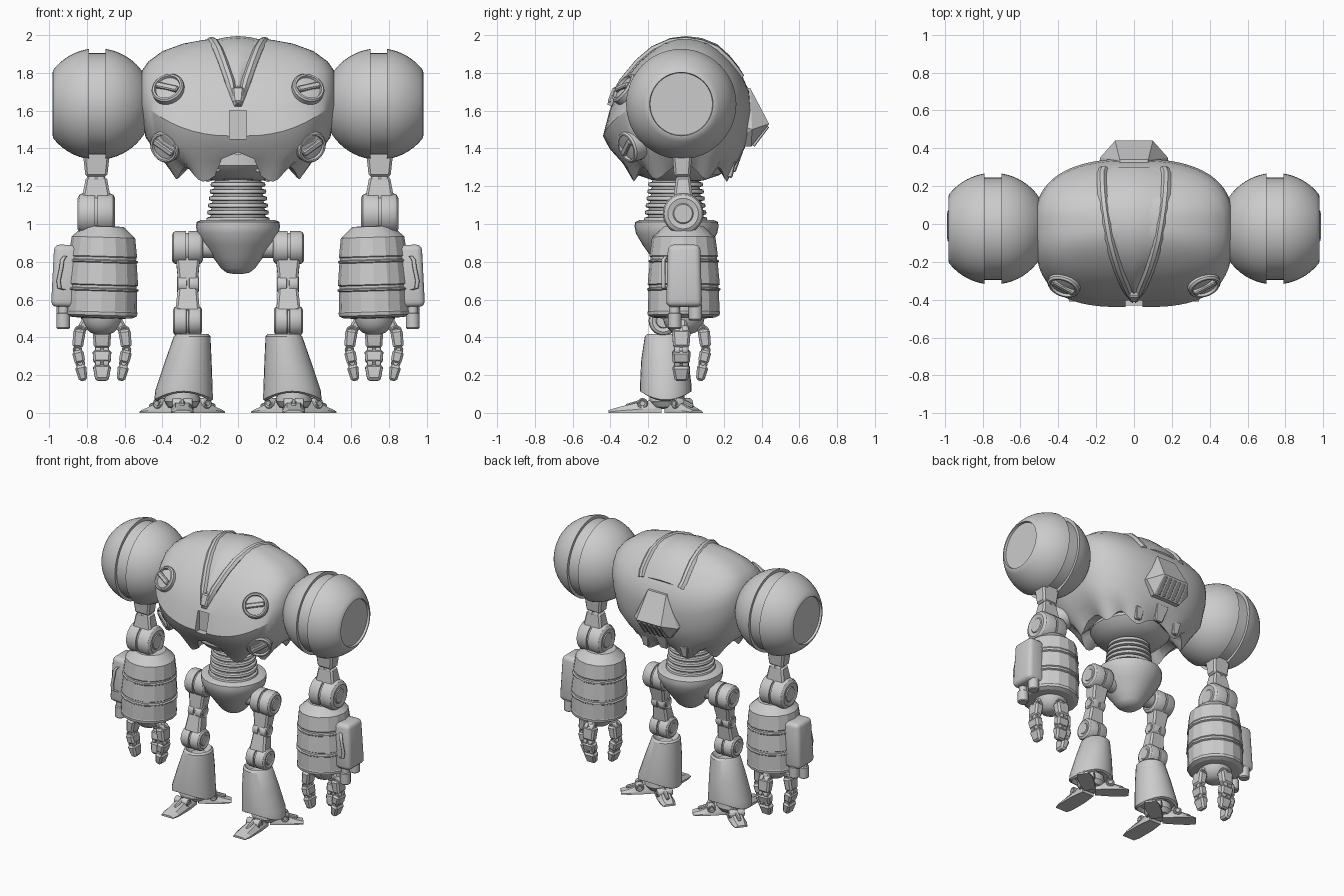
import bpy, bmesh
from math import sin, cos, pi, radians, sqrt
from mathutils import Vector as V, Matrix
from mathutils.bvhtree import BVHTree

if "Cube" in bpy.data.objects:
    bpy.data.objects.remove(bpy.data.objects["Cube"])

ANGLE = {}

def finish(name, bm, mirror=False, angle=30):
    bmesh.ops.recalc_face_normals(bm, faces=bm.faces)
    me = bpy.data.meshes.new(name)
    bm.to_mesh(me)
    bm.free()
    ob = bpy.data.objects.new(name, me)
    bpy.context.collection.objects.link(ob)
    if mirror:
        m = ob.modifiers.new("mirror", 'MIRROR')
        m.use_mirror_merge = False
    ANGLE[name] = angle
    return ob

def frame(p, d, side=(1, 0, 0)):
    """Matrix at p with local z along d and local x near side."""
    z = V(d).normalized()
    y = z.cross(V(side)).normalized()
    x = y.cross(z)
    m = Matrix((x, y, z)).transposed().to_4x4()
    m.translation = V(p)
    return m

def loft(name, rings, caps=True, **kw):
    bm = bmesh.new()
    vs = [[bm.verts.new(p) for p in r] for r in rings]
    n = len(rings[0])
    for a, b in zip(vs, vs[1:]):
        for i in range(n):
            j = (i + 1) % n
            bm.faces.new((a[i], a[j], b[j], b[i]))
    if caps:
        bm.faces.new(vs[0])
        bm.faces.new(vs[-1])
    return finish(name, bm, **kw)

def lathe(name, profile, p, d=(0, 0, 1), n=32, side=None, **kw):
    """Turn (radius, height) pairs about the line through p along d."""
    m = frame(p, d, side or ((0, 1, 0) if abs(d[0]) > .8 else (1, 0, 0)))
    rings = [[m @ V((r * cos(2*pi*i/n), r * sin(2*pi*i/n), h)) for i in range(n)] for r, h in profile]
    return loft(name, rings, **kw)

def box(name, size, m, bevel=.01, taper=1, segs=1, **kw):
    bm = bmesh.new()
    bmesh.ops.create_cube(bm, size=1)
    for v in bm.verts:
        k = taper if v.co.z > 0 else 1
        v.co = V((v.co.x*size[0]*k, v.co.y*size[1]*k, v.co.z*size[2]))
    if bevel:
        bmesh.ops.bevel(bm, geom=bm.edges[:], offset=bevel, segments=segs, affect='EDGES', profile=.5)
    bm.transform(m)
    return finish(name, bm, **kw)

def link(name, p, q, w, t, side=(1, 0, 0), taper=1, bevel=.012):
    p, q = V(p), V(q)
    return box(name, (w, t, (q-p).length), frame((p+q)/2, q-p, side), bevel, taper, mirror=True)

def joint(name, p, r, w, d=(1, 0, 0)):
    """Rounded hinge drum with a groove round its middle."""
    b, h = min(r*.25, w*.2), w/2
    half = [(r*.45, h), (r*.5, h-.006), (r-b, h), (r-b*.3, h-b*.4), (r, h-b), (r, .007), (r-.01, .006)]
    prof = [(a, -c) for a, c in half] + [(a, c) for a, c in reversed(half)]
    return lathe(name, prof, p, d, 28, mirror=True)

def spow(v, e):
    return (1 if v > 0 else -1) * abs(v)**e

# Torso shell: rounded sections (z, half width, front y, back y, side lift)
SEC = [(1.33, .26, -.22, .17, 0), (1.255, .345, -.29, .23, .02), (1.33, .42, -.345, .275, .03),
       (1.40, .49, -.405, .31, .06), (1.465, .525, -.44, .33, .19), (1.60, .525, -.405, .345, .11),
       (1.70, .52, -.365, .335, .06), (1.79, .51, -.305, .295, .02), (1.86, .475, -.245, .24, 0),
       (1.915, .40, -.18, .185, 0), (1.955, .29, -.12, .13, 0), (1.975, .18, -.07, .08, 0), (1.982, .08, -.03, .03, 0)]
rings = []
for k, (z, hx, yf, yb, lift) in enumerate(SEC):
    ring = []
    for i in range(64):
        a = 2*pi*i/64
        e = 2/3.1 if sin(a) < 0 else 2/2.5
        x = spow(cos(a), e)
        y = abs(sin(a))**e * (yf if sin(a) < 0 else yb)
        zig = .035 * cos(8*(a + pi/2)) if k == 1 else 0
        ring.append((hx*x, y, z + lift*abs(x)**2.5 + zig))
    rings.append(ring)
torso = loft("torso_shell", rings, angle=28)
tree = BVHTree.FromObject(torso, bpy.context.evaluated_depsgraph_get())

# Chest slot and throat arch are cut from the shell
cutters = [box("slot_cutter", (.09, .12, .15), Matrix.Translation((0, -.445, 1.525)), 0),
           lathe("arch_cutter", [(.12, -.15), (.12, .15)], (0, -.42, 1.26), (0, 1, 0), 8)]
for c in cutters:
    m = torso.modifiers.new("cut", 'BOOLEAN')
    m.object, m.operation, m.solver = c, 'DIFFERENCE', 'EXACT'
    bpy.context.view_layer.objects.active = torso
    bpy.ops.object.modifier_apply(modifier=m.name)
    bpy.data.objects.remove(c)
lathe("belly_dome", [(.02, -.09), (.13, -.08), (.22, -.05), (.27, 0), (.27, .06)], (0, -.04, 1.31))

# Crest: raised V panel with rails running over the top
PROF = [(-.40, 1.625), (-.375, 1.68), (-.335, 1.755), (-.25, 1.86), (-.17, 1.93), (-.08, 1.972), (0, 1.982),
        (.08, 1.972), (.16, 1.94), (.22, 1.885), (.265, 1.83), (.29, 1.79)]
WID = [.012, .035, .062, .098, .125, .15, .165, .178, .187, .19, .19, .18]
rows = []
for i, ((y, z), w) in enumerate(zip(PROF, WID)):
    a, b = PROF[max(i-1, 0)], PROF[min(i+1, len(PROF)-1)]
    n = V((0, a[1]-b[1], b[0]-a[0])).normalized()
    g = min(.045, w*.8)
    half = [(w+.012, -.05), (w+.006, .006), (w-g*.25, .02), (w-g*.7, .02), (w-g, .003), ((w-g)*.5, .01)]
    prof = half + [(0, .013)] + [(-x, h) for x, h in reversed(half)]
    rows.append([V((x, y, z - .6*x*x)) + n*h for x, h in prof])
loft("crest_panel", rows, angle=35)
link_tip = box("crest_tip", (.05, .03, .09), frame((0, -.385, 1.68), (0, .45, 1)), .01, 1.3)

# Slotted round lamps, two high and two low on the chest
for tag, x, z, r, n in (("upper", .37, 1.715, .088, (.3, -.78, .55)), ("lower", .385, 1.41, .086, (.5, -.8, -.3))):
    hit = tree.ray_cast(V((x, -2, z)), V((0, 1, 0)))[0]
    lathe(tag+"_lamp_ring", [(r, -.06), (r, .012), (r-.008, .022), (r-.018, .022), (r-.022, .008), (.02, .016)],
          hit, n, 28, mirror=True)
    bar = frame(hit, n) @ Matrix.Rotation(radians(25), 4, 'Z')
    box(tag+"_lamp_bar", (2*r-.045, .032, .06), bar, .006, mirror=True)

# Back pack with vents under it, and tail fin
bm = bmesh.new()
pts = [(.075, .25, 1.73), (.075, .34, 1.72), (.1, .44, 1.53), (.18, .35, 1.50), (.17, .22, 1.55), (.11, .345, 1.41), (.11, .2, 1.41)]
vs = [bm.verts.new((s*x, y, z)) for x, y, z in pts for s in (1, -1)]
bmesh.ops.convex_hull(bm, input=vs)
finish("back_pack", bm, angle=15)
for i in range(5):
    box("vent_fin", (.016, .024, .13), frame((-.08+.04*i, .392, 1.468), (0, .6, .8)), .003)
box("tail_fin", (.11, .05, .12), frame((0, .265, 1.335), (0, -.25, -1)), .006, .5)
for s in (-1, 1):
    box("rear_hook", (.07, .05, .09), frame((s*.16, .235, 1.29), (0, -.1, -1)), .006, .6)

# Shoulder balls turned about x, with a groove and recessed outer disc
R, g = .295, .045
prof = [(R*cos(t), R*sin(t)) for t in [radians(-68 + i*(59.5/10)) for i in range(11)]]
prof += [(.27, -g), (.27, g)]
prof += [(R*cos(t), R*sin(t)) for t in [radians(8.7 + i*(43.5/9)) for i in range(10)]]
prof += [(.168, .236), (.165, .22), (.03, .22)]
lathe("shoulder_ball", prof, (.745, -.025, 1.635), (1, 0, 0), 48, mirror=True)

# Upper arm
AX = .75
link("upper_arm_top", (AX, -.02, 1.25), (AX, -.02, 1.38), .115, .085, taper=1.25)
link("upper_arm_low", (AX, -.015, 1.25), (AX, -.015, 1.10), .11, .075, taper=1.5)
joint("arm_hinge", (AX, -.015, 1.235), .04, .09)
joint("elbow", (AX, -.015, 1.055), .108, .2)

# Forearm barrel with raised bands
prof = [(.1, -.005), (.165, 0), (.19, .012), (.192, .03), (.189, .035), (.187, .14), (.194, .145), (.194, .152),
        (.184, .157), (.184, .17), (.191, .175), (.18, .29), (.186, .295), (.186, .302), (.177, .307), (.177, .32),
        (.181, .325), (.168, .425), (.105, .482), (.05, .485)]
lathe("forearm", prof, (.725, -.012, .505), (-.03, 0, 1), 16, mirror=True, angle=20)
lathe("wrist_dome", [(.03, -.1), (.065, -.088), (.1, -.05), (.115, 0), (.115, .03)], (.72, -.012, .515), mirror=True)

# Forearm side box, handle and pegs
box("forearm_box", (.14, .19, .33), frame((.915, -.01, .725), (-.03, 0, 1)), .03, .9, 3, mirror=True)
pathp = [(.915, .65), (.945, .66), (.95, .70), (.935, .77), (.93, .81), (.915, .83)]
rings = [[(x + .011*cos(pi*i/4), -.105 - (.015 if 0 < k < 5 else 0) + .011*sin(pi*i/4), z) for i in range(8)] for k, (x, z) in enumerate(pathp)]
loft("forearm_handle", rings, mirror=True, angle=50)
for y in (-.06, .05):
    lathe("forearm_peg", [(.03, 0), (.036, .006), (.036, .08), (.028, .085), (.028, .14)],
          (.925, y, .445 if y < 0 else .49), n=16, mirror=True)

# Three jointed fingers hanging round each wrist
for ax in ((1, 0), (-1, 0), (0, 1)):
    d, t = V((ax[0], ax[1], 0)), V((-ax[1], ax[0], 0))
    c = V((.72, -.025, 0))
    P = [c + d*r + V((0, 0, z)) for r, z in ((.075, .50), (.118, .425), (.13, .325), (.115, .255), (.098, .17))]
    link("finger_root", P[0], P[1], .06, .05, t)
    link("finger_base", P[1] + V((0, 0, .015)), P[2] + V((0, 0, .02)), .1, .066, t, .85)
    link("finger_middle", P[2] + V((0, 0, .005)), P[3] + V((0, 0, .008)), .1, .062, t, .9)
    link("finger_tip", P[3] - V((0, 0, .005)), P[4], .098, .062, t, .7)
    for q, r in ((P[1], .03), (P[2], .025), (P[3], .025)):
        joint("finger_hinge", q + V((0, 0, .008)), r, .075, t)

# Waist bellows and pelvis
prof = []
for i in range(7):
    z, r = 1.01 + .037*i, .168 - .0045*i
    prof += [(r-.02, z), (r-.003, z+.004), (r, z+.012), (r-.003, z+.024), (r-.02, z+.028)]
lathe("waist_bellows", prof, (0, -.055, 0), n=36)
prof = [(.02, .735), (.06, .742), (.09, .765), (.13, .82), (.18, .89), (.215, .95), (.222, .985), (.22, 1.01), (.195, 1.022), (.1, 1.022)]
lathe("pelvis", prof, (0, -.05, 0), n=32)

# Legs: hip, two thigh links, knee
lathe("hip_axle", [(.055, 0), (.055, .12)], (.1, -.06, .875), (1, 0, 0), 20, mirror=True)
joint("hip", (.268, -.06, .875), .088, .165)
link("thigh_top", (.265, -.09, .675), (.265, -.065, .83), .1, .08, taper=1.3)
link("thigh_low", (.265, -.09, .685), (.267, -.12, .53), .1, .075, taper=1.3)
joint("thigh_hinge", (.265, -.09, .68), .05, .115)
joint("knee", (.267, -.12, .487), .078, .155)

# Flared shin, hollow and scalloped below
def shin_ring(cx, cy, z, rx, ry, wave=0):
    return [(cx + rx*cos(a), cy + ry*sin(a), z + wave*sin(a)**2) for a in [2*pi*i/28 for i in range(28)]]
loft("shin", [shin_ring(.245, -.115, .38, .05, .05), shin_ring(.243, -.115, .418, .085, .09),
              shin_ring(.243, -.115, .405, .097, .103), shin_ring(.262, -.112, .28, .122, .125),
              shin_ring(.286, -.107, .12, .152, .137, .02), shin_ring(.288, -.107, .07, .155, .137, .045),
              shin_ring(.288, -.107, .062, .14, .122, .045), shin_ring(.288, -.107, .13, .12, .11)], mirror=True)

# Feet: ankle ball and three wedge toes
FC = V((.295, -.1, 0))
lathe("ankle", [(.04, .02), (.075, .03), (.095, .06), (.09, .11), (.05, .15)], FC, n=20, mirror=True)
for deg, ln, w0, w1 in ((-90, .31, .06, .048), (38, .255, .05, .042), (142, .255, .05, .042)):
    d = V((cos(radians(deg)), sin(radians(deg)), 0))
    m = Matrix.Translation(FC) @ Matrix.Rotation(radians(deg), 4, 'Z')
    secs = [(.03, w0*.8, .075), (.13, w0, .06), (ln-.05, w1*1.25, .03), (ln, w1, .014)]
    rings = [[m @ V(p) for p in ((r, -w, 0), (r, w, 0), (r, w, h*.35), (r, w*.6, h), (r, -w*.6, h), (r, -w, h*.35))] for r, w, h in secs]
    loft("toe", rings, mirror=True, angle=15)
    joint("toe_hinge", FC + d*.13 + V((0, 0, .05)), .028, .11, (-d.y, d.x, 0))
    box("toe_rib", (.03, .03, .1), frame(FC + d*.17 + V((0, 0, .048)), d + V((0, 0, -.25)), (-d.y, d.x, 0)), .006, .7, mirror=True)

# Smooth shading that keeps hard edges
for ob in list(bpy.context.collection.objects):
    bpy.ops.object.select_all(action='DESELECT')
    ob.select_set(True)
    bpy.context.view_layer.objects.active = ob
    bpy.ops.object.shade_smooth_by_angle(angle=radians(ANGLE.get(ob.name, 30)))
